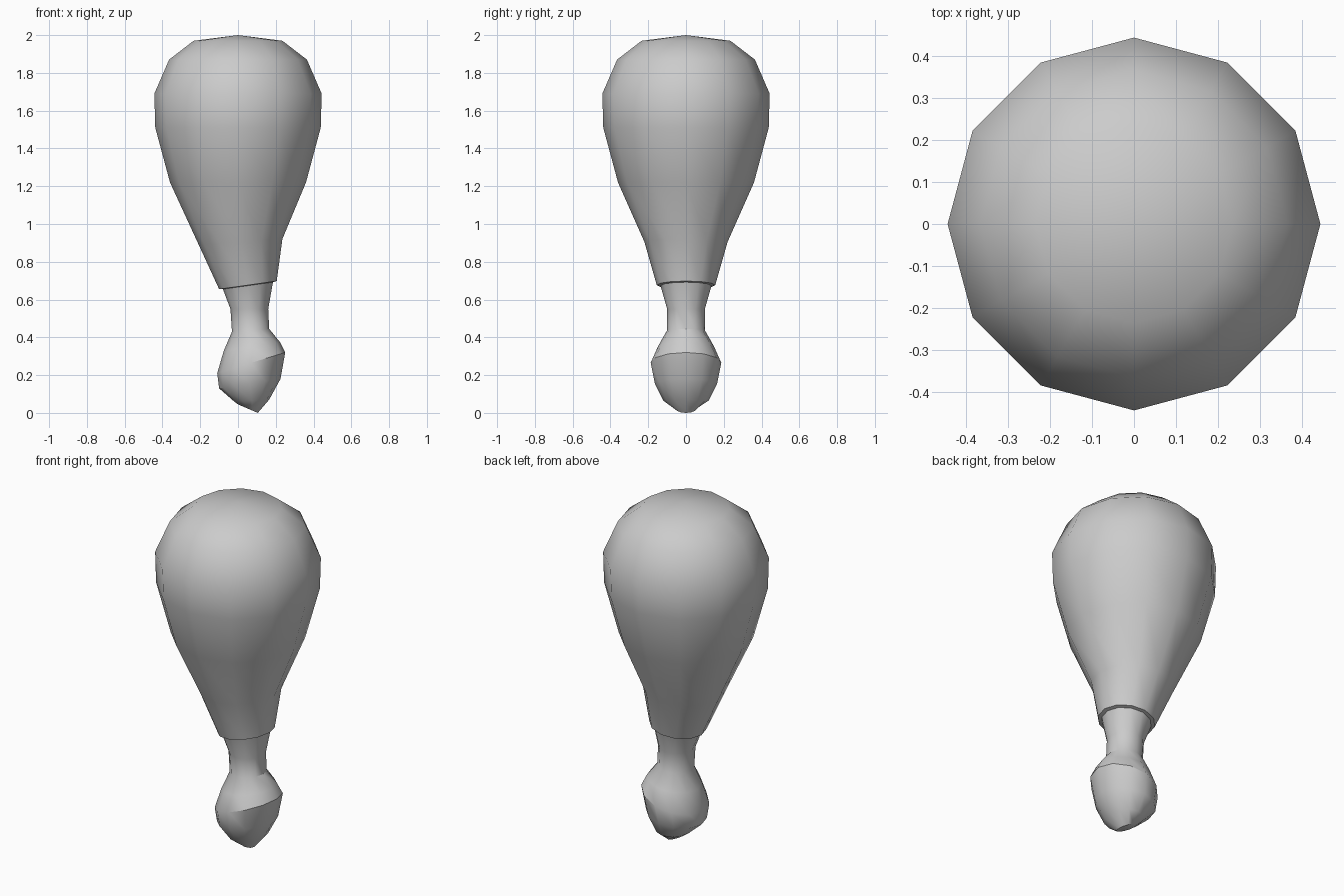
import bpy, bmesh
from math import cos, sin, pi, radians

if "Cube" in bpy.data.objects:
    bpy.data.objects.remove(bpy.data.objects["Cube"])

SIDES = 12


def loft(name, rings, apex=None):
    """Bridge tilted oval rings: (left x, left z, right x, right z, half depth)."""
    bm = bmesh.new()
    loops = []
    for lx, lz, rx, rz, d in rings:
        loop = []
        for i in range(SIDES):
            a = 2 * pi * i / SIDES
            t = (1 + cos(a)) / 2
            loop.append(bm.verts.new((lx + (rx - lx) * t, d * sin(a), lz + (rz - lz) * t)))
        loops.append(loop)
    for hi, lo in zip(loops, loops[1:]):
        for i in range(SIDES):
            j = (i + 1) % SIDES
            bm.faces.new((hi[i], lo[i], lo[j], hi[j]))
    # domed top and flat bottom cap
    top = bm.verts.new(apex)
    for i in range(SIDES):
        bm.faces.new((top, loops[0][i], loops[0][(i + 1) % SIDES]))
    bm.faces.new(loops[-1])
    bmesh.ops.recalc_face_normals(bm, faces=bm.faces)
    mesh = bpy.data.meshes.new(name)
    bm.to_mesh(mesh)
    bm.free()
    ob = bpy.data.objects.new(name, mesh)
    bpy.context.collection.objects.link(ob)
    bpy.context.view_layer.objects.active = ob
    ob.select_set(True)
    bpy.ops.object.shade_smooth_by_angle(angle=radians(35))
    return ob


rings = [
    # rounded head
    (-0.235, 1.97, 0.235, 1.97, 0.235),
    (-0.365, 1.87, 0.365, 1.87, 0.365),
    (-0.443, 1.69, 0.443, 1.69, 0.443),
    (-0.438, 1.51, 0.438, 1.51, 0.438),
    # taper to the tilted rim
    (-0.36, 1.22, 0.36, 1.22, 0.36),
    (-0.208, 0.89, 0.235, 0.92, 0.22),
    (-0.10, 0.655, 0.205, 0.698, 0.155),
    # step in under the rim, then neck
    (-0.08, 0.655, 0.185, 0.692, 0.135),
    (-0.04, 0.55, 0.16, 0.55, 0.10),
    (-0.032, 0.43, 0.165, 0.445, 0.10),
    # bulb with slanted ridge and small tilted foot
    (-0.075, 0.33, 0.222, 0.375, 0.148),
    (-0.11, 0.21, 0.25, 0.32, 0.187),
    (-0.10, 0.13, 0.225, 0.18, 0.165),
    (-0.02, 0.06, 0.165, 0.07, 0.12),
    (0.00, 0.045, 0.105, 0.0, 0.055),
]
loft("tapered_handle", rings, apex=(0, 0, 2.0))
